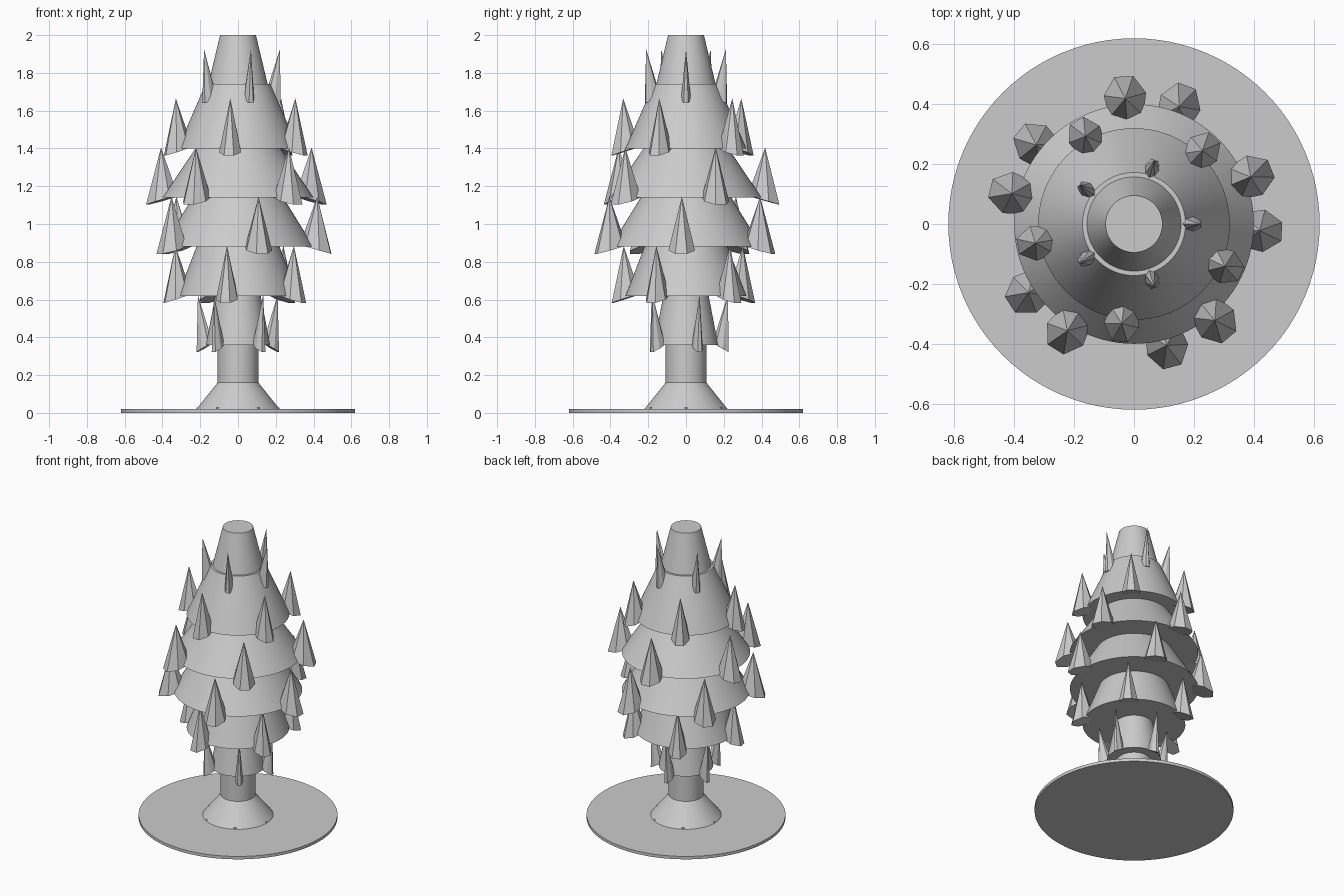
import bpy, bmesh
from math import cos, sin, pi, radians

if "Cube" in bpy.data.objects:
    bpy.data.objects.remove(bpy.data.objects["Cube"])

GREY = (0.6, 0.6, 0.6, 1)
grey = bpy.data.materials.new("plain grey")
grey.use_nodes = True
grey.diffuse_color = GREY
grey.node_tree.nodes["Principled BSDF"].inputs["Base Color"].default_value = GREY


def finish(name, bm, smooth):
    bmesh.ops.recalc_face_normals(bm, faces=bm.faces)
    mesh = bpy.data.meshes.new(name)
    bm.to_mesh(mesh)
    bm.free()
    mesh.materials.append(grey)
    obj = bpy.data.objects.new(name, mesh)
    bpy.context.collection.objects.link(obj)
    if smooth:
        bpy.ops.object.select_all(action="DESELECT")
        obj.select_set(True)
        bpy.context.view_layer.objects.active = obj
        bpy.ops.object.shade_smooth_by_angle(angle=radians(30))
    return obj


def frustum(name, z0, z1, r0, r1):
    bm = bmesh.new()
    bmesh.ops.create_cone(bm, cap_ends=True, segments=96, radius1=r0, radius2=r1, depth=z1 - z0)
    bmesh.ops.translate(bm, verts=bm.verts, vec=(0, 0, (z0 + z1) / 2))
    return finish(name, bm, True)


def spike_ring(name, start, base_r, length, width, z_in, z_out, tip_r, tip_z, sides=7):
    """Five pointed leaves whose slanted bases dip away from the trunk."""
    bm = bmesh.new()
    for k in range(5):
        turn = radians(start + 72 * k)

        def place(r, t, z):
            return bm.verts.new((r * cos(turn) - t * sin(turn), r * sin(turn) + t * cos(turn), z))

        ring = []
        for i in range(sides):
            a = 2 * pi * (i + 0.5) / sides
            z = (z_in + z_out) / 2 + (z_out - z_in) / 2 * cos(a)
            ring.append(place(base_r + length / 2 * cos(a), width / 2 * sin(a), z))
        tip = place(tip_r, 0, tip_z)
        bm.faces.new(ring)
        for i in range(sides):
            bm.faces.new((ring[i], ring[(i + 1) % sides], tip))
    return finish(name, bm, False)


# Stand and trunk
frustum("base_disc", 0, 0.02, 0.62, 0.62)
frustum("trunk_foot", 0.02, 0.16, 0.22, 0.108)
frustum("trunk", 0.16, 0.36, 0.108, 0.108)

# Small studs through the base disc
bm = bmesh.new()
for k in range(6):
    made = bmesh.ops.create_cone(bm, cap_ends=True, segments=8, radius1=0.01, radius2=0.01, depth=0.028)
    a = k * pi / 3
    bmesh.ops.translate(bm, verts=made["verts"], vec=(0.21 * cos(a), 0.21 * sin(a), 0.014))
finish("base_studs", bm, False)

# Tiers from the top down: bottom z, top z, bottom radius, top radius
tiers = [
    (1.74, 2.00, 0.157, 0.095),
    (1.40, 1.74, 0.32, 0.172),
    (1.14, 1.40, 0.40, 0.225),
    (0.88, 1.14, 0.40, 0.24),
    (0.62, 0.88, 0.32, 0.22),
    (0.36, 0.62, 0.17, 0.12),
]
# Leaf sizes per tier: base radius, radial length, width, tip radius
small = (0.185, 0.09, 0.055, 0.222)
medium = (0.325, 0.155, 0.12, 0.335)
large = (0.415, 0.175, 0.145, 0.42)
leaves = [small, medium, large, large, medium, small]

for n, (tier, leaf) in enumerate(zip(tiers, leaves)):
    z0, z1, r0, r1 = tier
    frustum(f"tier_{n + 1}", z0, z1, r0, r1)
    base_r, length, width, tip_r = leaf
    drop = 0.08 if n == 0 else 0
    spike_ring(f"tier_{n + 1}_spikes", 47 * n, base_r, length, width,
               z0 + 0.01 - drop, z0 - 0.04 - drop / 4 * 3, tip_r, z0 + 0.265 - drop)
